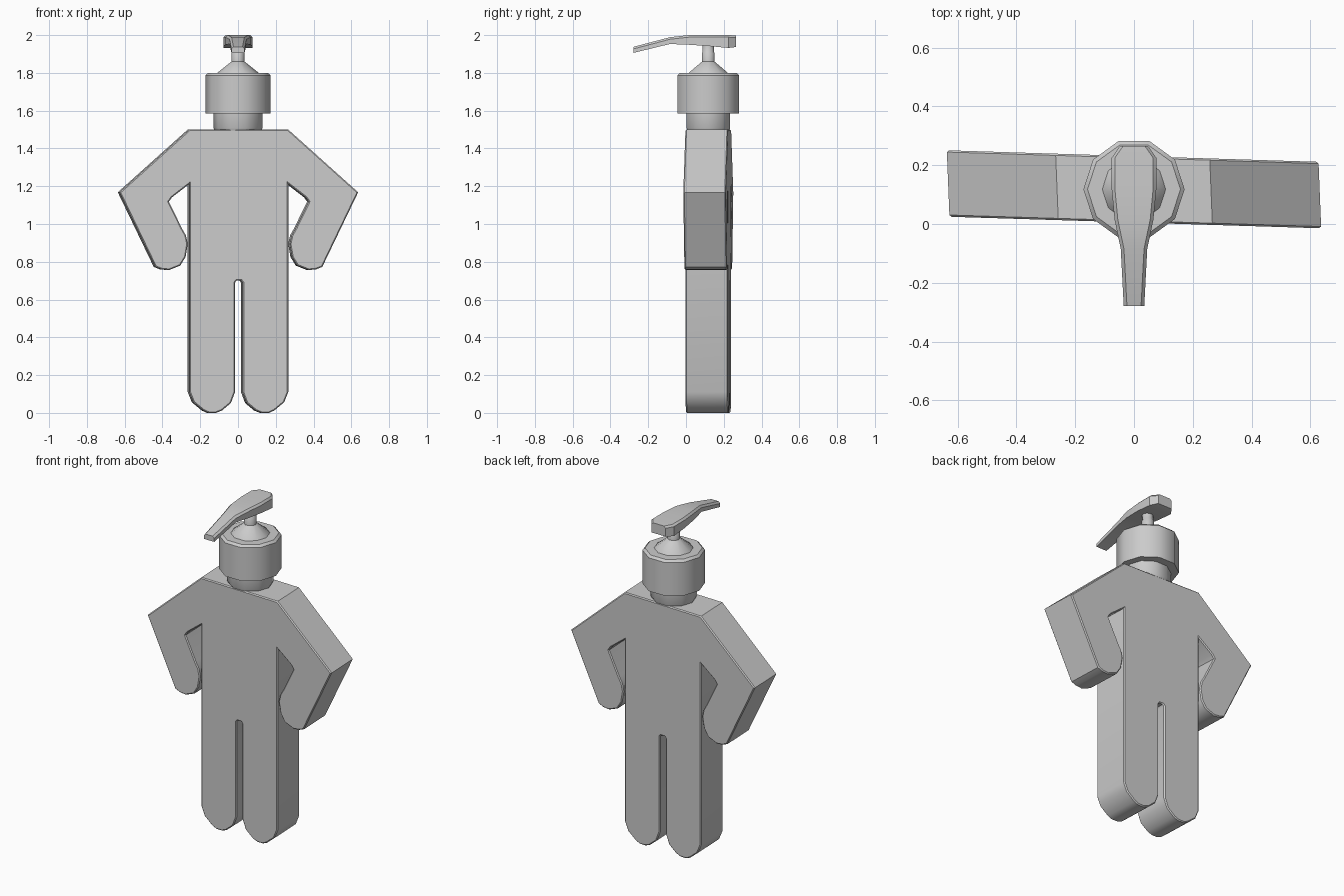
import bpy, bmesh
from math import sin, cos, pi, radians

if "Cube" in bpy.data.objects:
    bpy.data.objects.remove(bpy.data.objects["Cube"])

CY = 0.118  # depth centre of body and pump


def finish(bm, name, angle=40):
    bmesh.ops.recalc_face_normals(bm, faces=bm.faces[:])
    me = bpy.data.meshes.new(name)
    bm.to_mesh(me)
    bm.free()
    ob = bpy.data.objects.new(name, me)
    bpy.context.collection.objects.link(ob)
    bpy.ops.object.select_all(action='DESELECT')
    ob.select_set(True)
    bpy.context.view_layer.objects.active = ob
    bpy.ops.object.shade_smooth_by_angle(angle=radians(angle))
    return ob


def lathe(name, profile, sides=10, y=CY, squash=1.0):
    """Closed turned solid from (radius, z) points."""
    bm = bmesh.new()
    rings = [[bm.verts.new((r * cos(2 * pi * i / sides),
                            y + squash * r * sin(2 * pi * i / sides), z))
              for i in range(sides)] for r, z in profile]
    for a, b in zip(rings, rings[1:]):
        for i in range(sides):
            j = (i + 1) % sides
            bm.faces.new((a[i], a[j], b[j], b[i]))
    bm.faces.new(rings[0])
    bm.faces.new(rings[-1])
    return finish(bm, name)


# Flat figure body: right half outline, mirrored and extruded in depth
half = [(0.262, 1.50), (0.632, 1.168), (0.442, 0.773), (0.41, 0.76), (0.37, 0.756),
        (0.31, 0.78), (0.282, 0.825), (0.27, 0.894), (0.28, 0.94), (0.30, 0.975),
        (0.37, 1.118), (0.355, 1.14), (0.262, 1.212), (0.262, 0.11), (0.24, 0.056),
        (0.187, 0.012), (0.16, 0.0), (0.12, 0.0), (0.09, 0.012), (0.042, 0.052),
        (0.02, 0.11), (0.02, 0.69), (0.012, 0.70)]
outline = half + [(-x, z) for x, z in reversed(half)]
bm = bmesh.new()
front = bm.faces.new([bm.verts.new((x, -0.113, z)) for x, z in outline])
rim = list(front.edges)
ext = bmesh.ops.extrude_face_region(bm, geom=[front], use_keep_orig=True)
new_verts = [g for g in ext['geom'] if isinstance(g, bmesh.types.BMVert)]
rim += [g for g in ext['geom'] if isinstance(g, bmesh.types.BMEdge)]
bmesh.ops.translate(bm, verts=new_verts, vec=(0, 0.226, 0))
bmesh.ops.recalc_face_normals(bm, faces=bm.faces[:])
bmesh.ops.bevel(bm, geom=rim, offset=0.006, segments=1, affect='EDGES')
for v in bm.verts:  # slight skew seen from above
    x, y = v.co.x, v.co.y
    v.co.x = x - 0.04 * y
    v.co.y = y + CY - 0.031 * x
finish(bm, "body")

# Pump: neck, screw cap, collar cone and stem
lathe("bottle_neck", [(0.12, 1.49), (0.13, 1.51), (0.13, 1.60)], squash=0.94)
lathe("pump_cap", [(0.172, 1.585), (0.172, 1.787), (0.158, 1.80)])
lathe("collar_cone", [(0.11, 1.795), (0.107, 1.802), (0.037, 1.858), (0.03, 1.862)])
lathe("pump_stem", [(0.035, 1.85), (0.035, 1.905), (0.031, 1.91), (0.031, 1.96)])

# Pump spout: rectangular sections (y, half width, top z, bottom z)
sections = [(0.265, 0.048, 1.998, 1.937), (0.225, 0.076, 2.0, 1.932),
            (0.12, 0.076, 2.0, 1.942), (0.015, 0.066, 2.0, 1.949),
            (-0.085, 0.045, 1.989, 1.953), (-0.278, 0.035, 1.938, 1.906)]
bm = bmesh.new()
loops = []
for y, w, t, b in sections:
    c = 0.011  # chamfered upper edge
    loops.append([bm.verts.new(p) for p in
                  ((-w, y, b), (w, y, b), (w, y, t - c), (w - c, y, t),
                   (c - w, y, t), (-w, y, t - c))])
for a, b in zip(loops, loops[1:]):
    for i in range(6):
        j = (i + 1) % 6
        bm.faces.new((a[i], a[j], b[j], b[i]))
bm.faces.new(loops[0])
bm.faces.new(loops[-1])
finish(bm, "pump_spout", 30)
